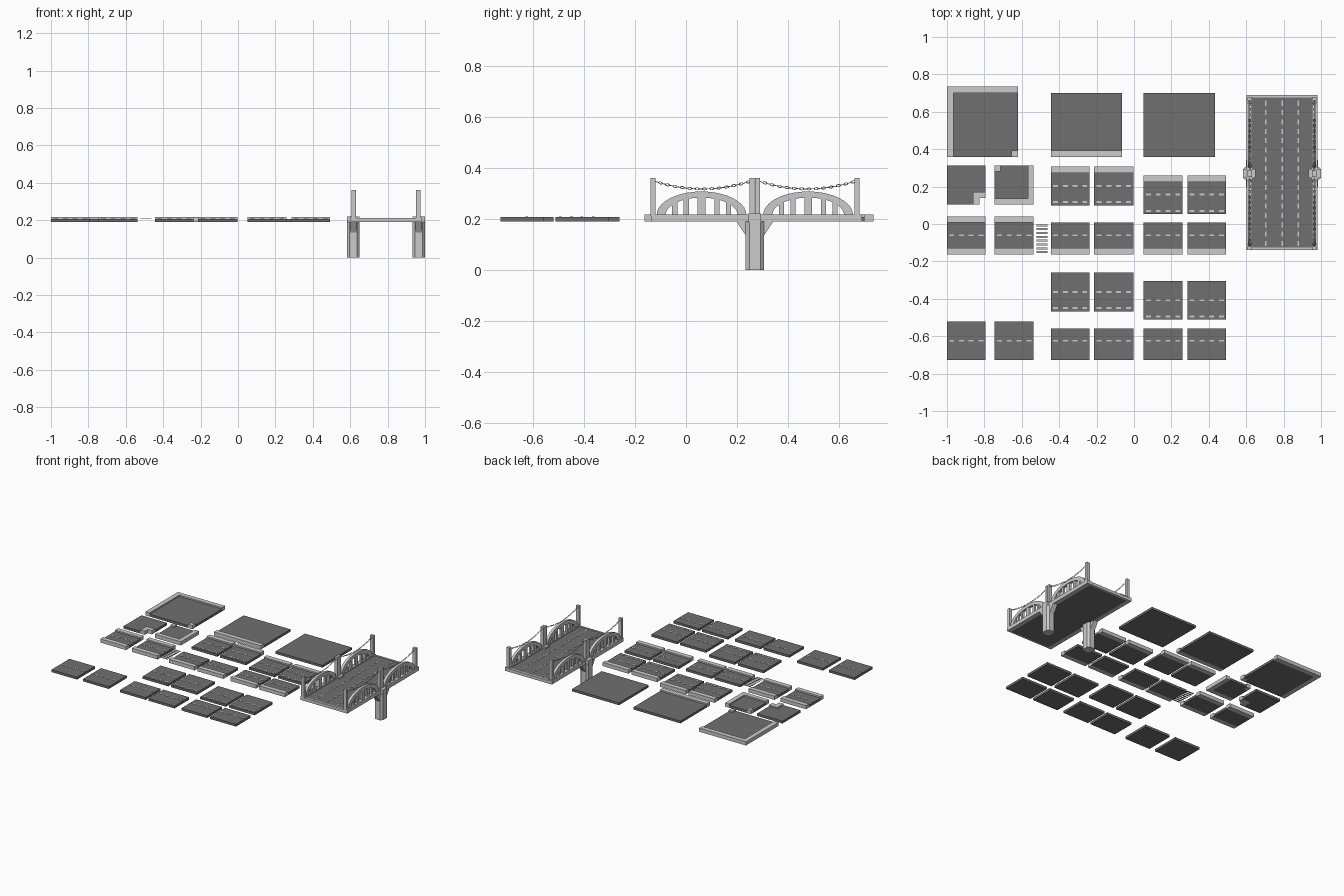
import bpy, bmesh, math
from mathutils import Matrix, Vector

if "Cube" in bpy.data.objects:
    bpy.data.objects.remove(bpy.data.objects["Cube"])

Z0, ZR, ZC = 0.19, 0.207, 0.217      # slab underside, road top, curb top
CW = 0.034                           # curb width


def material(name, v):
    m = bpy.data.materials.new(name)
    m.diffuse_color = (v, v, v, 1)
    m.use_nodes = True
    m.node_tree.nodes["Principled BSDF"].inputs["Base Color"].default_value = m.diffuse_color
    return m


ROAD = material("asphalt", 0.16)
PAINT = material("road_paint", 0.62)


def finish(name, bm, mat=None):
    bmesh.ops.recalc_face_normals(bm, faces=bm.faces)
    me = bpy.data.meshes.new(name)
    bm.to_mesh(me)
    bm.free()
    ob = bpy.data.objects.new(name, me)
    bpy.context.collection.objects.link(ob)
    if mat:
        me.materials.append(mat)
    return ob


def add_prism(bm, pts, a, b, axis='z'):
    """Extrude an outline from a to b: xy outline along z, or yz outline along x."""
    put = (lambda p, t: (p[0], p[1], t)) if axis == 'z' else (lambda p, t: (t, p[0], p[1]))
    lo = [bm.verts.new(put(p, a)) for p in pts]
    hi = [bm.verts.new(put(p, b)) for p in pts]
    bm.faces.new(lo[::-1])
    bm.faces.new(hi)
    n = len(pts)
    for i in range(n):
        j = (i + 1) % n
        bm.faces.new((lo[i], lo[j], hi[j], hi[i]))


def rect(x0, x1, y0, y1):
    return [(x0, y0), (x1, y0), (x1, y1), (x0, y1)]


def prism(name, outlines, a, b, mat=None, axis='z'):
    bm = bmesh.new()
    for o in outlines:
        add_prism(bm, o, a, b, axis)
    return finish(name, bm, mat)


def straight_tile(name, x0, x1, y0, y1, top=False, bottom=False, dashes=()):
    """Road slab with optional curbs along its top/bottom edges and rows of dashes."""
    ra, rb = y0 + CW * bottom, y1 - CW * top
    prism(name + "_road", [rect(x0, x1, ra, rb)], Z0, ZR, ROAD)
    curbs = [rect(x0, x1, rb, y1)] * top + [rect(x0, x1, y0, ra)] * bottom
    if curbs:
        prism(name + "_curb", curbs, Z0, ZC)
    if dashes:
        p = (x1 - x0) / 4
        marks = [rect(x0 + p * (i + .5) - .013, x0 + p * (i + .5) + .013, y - .005, y + .005)
                 for y in dashes for i in range(4)]
        prism(name + "_dashes", marks, ZR - .001, ZR + .002, PAINT)


def inner_corner_tile(name, cx, cy, sx, sy, w, h, c=CW):
    """Curb along two edges meeting at (cx,cy), small curb square in the opposite corner."""
    T = lambda pts: [(cx + sx * x, cy + sy * y) for x, y in pts]
    prism(name + "_road", [T([(c, c), (w, c), (w, h - c), (w - c, h - c), (w - c, h), (c, h)])], Z0, ZR, ROAD)
    prism(name + "_curb", [T([(0, 0), (w, 0), (w, c), (c, c), (c, h), (0, h)]),
                           T(rect(w - c, w, h - c, h))], Z0, ZC)


# large junction tiles
inner_corner_tile("junction_corner", -1.0, .735, 1, -1, .38, .377)
straight_tile("junction_side", -.445, -.065, .358, .70, bottom=True)
straight_tile("junction_open", .052, .432, .358, .70)

# small bend tiles
x0, x1, y0, y1, c = -1.0, -.793, .104, .313, CW
prism("bend_outer_road", [[(x0, y0), (x1 - 2 * c, y0), (x1 - 2 * c, y0 + 2 * c),
                           (x1, y0 + 2 * c), (x1, y1), (x0, y1)]], Z0, ZR, ROAD)
prism("bend_outer_curb", [[(x1 - 2 * c, y0), (x1 - c, y0), (x1 - c, y0 + c), (x1, y0 + c),
                           (x1, y0 + 2 * c), (x1 - 2 * c, y0 + 2 * c)]], Z0, ZC)
inner_corner_tile("bend_inner", -.536, .104, -1, 1, .209, .209, .032)

# straight lane tiles, always in pairs: y range, curbs, dash rows
cols = {'a': [(-1.0, -.793), (-.745, -.536)], 'b': [(-.445, -.237), (-.213, -.004)],
        'c': [(.052, .26), (.285, .493)]}
rows = [('a', "street", -.163, .041, 1, 1, [-.06]),
        ('b', "wide_lane_edge", .099, .307, 1, 0, [.204, .117]),
        ('c', "lane_edge", .053, .259, 1, 0, [.157, .07]),
        ('b', "half_street", -.163, .008, 0, 1, [-.06]),
        ('c', "half_street_end", -.163, .008, 0, 1, [-.06]),
        ('b', "wide_lane", -.468, -.26, 0, 0, [-.363, -.449]),
        ('c', "lane", -.511, -.304, 0, 0, [-.408, -.494]),
        ('a', "plain_lane", -.728, -.52, 0, 0, [-.624]),
        ('b', "narrow_lane", -.728, -.558, 0, 0, [-.624]),
        ('c', "narrow_lane_end", -.728, -.558, 0, 0, [-.624])]
for col, name, ya, yb, t, b, d in rows:
    for i, (xa, xb) in enumerate(cols[col]):
        straight_tile(f"{name}_{i + 1}", xa, xb, ya, yb, t, b, d)

# crosswalk stripes
prism("crosswalk", [rect(-.52, -.462, -.156 + i * .0205, -.145 + i * .0205) for i in range(8)],
      ZR, ZR + .002, PAINT)

# bridge deck, end beams and lane dashes
BX, BY, YA, YB = .7915, .27, -.138, .69
prism("bridge_deck", [rect(.632, .951, YA + .012, YB - .014)], Z0, .209, ROAD)
prism("bridge_end_beams", [rect(.632, .951, YA, YA + .012), rect(.632, .951, YB - .014, YB)], Z0, .212)
prism("bridge_dashes", [rect(BX + dx - .004, BX + dx + .004, y, y + .027)
                        for dx in (-.0865, 0, .0865)
                        for y in [YA + .02 + i * .05 for i in range(16)]], .208, .211, PAINT)


def arch_outline(yc):
    n = 20
    arc = lambda r, h: [(yc + r * math.cos(math.pi * i / n), .215 + h * math.sin(math.pi * i / n))
                        for i in range(n + 1)]
    return arc(.176, .092) + arc(.141, .068)[::-1]


def chain(name, x, ya, yb):
    """Sagging chain of small links, alternately turned a quarter."""
    bm = bmesh.new()
    n = 26
    pt = lambda t: Vector((x, ya + (yb - ya) * t, .317 + .03 * (2 * t - 1) ** 2))
    for k in range(n):
        a, b = pt(k / n), pt((k + 1) / n)
        d = b - a
        ang = math.atan2(d.z, d.y)
        M = (Matrix.Translation((a + b) / 2) @ Matrix.Rotation(ang, 4, 'X')
             @ Matrix.Rotation(math.pi / 2 * (k % 2), 4, 'Y'))
        rings = []
        for i in range(10):
            u = math.tau * i / 10
            rad = Vector((math.cos(u), math.sin(u), 0))
            mid = Vector((.0042 * rad.x, .0088 * rad.y, 0))
            rings.append([bm.verts.new(M @ (mid + .0015 * (rad * math.cos(v) + Vector((0, 0, math.sin(v))))))
                          for v in (0, math.pi / 2, math.pi, 1.5 * math.pi)])
        for i in range(10):
            r, s = rings[i], rings[(i + 1) % 10]
            for j in range(4):
                bm.faces.new((r[j], s[j], s[(j + 1) % 4], r[(j + 1) % 4]))
    finish(name, bm)


# both sides of the bridge
for side, s in (("left", -1), ("right", 1)):
    xm = BX + s * .172               # railing line
    px = BX + s * .175               # pier centre
    # curb beam under the railing
    prism(f"{side}_curb_beam", [rect(*sorted((BX + s * .1595, BX + s * .1895)), YA, YB)], Z0, .217)
    # chamfered pier and its collar through the deck
    h, k = .0335, .020
    octagon = [(h, -k), (h, k), (k, h), (-k, h), (-h, k), (-h, -k), (-k, -h), (k, -h)]
    prism(f"{side}_pier", [[(px + x, BY + y * 1.07) for x, y in octagon]], 0, Z0)
    prism(f"{side}_pier_collar", [rect(px - h, px + h, BY - .024, BY + .024)], Z0 - .005, .22)
    # triangular brackets
    prism(f"{side}_brackets", [[(BY + m * .02, Z0), (BY + m * .073, Z0), (BY + m * .034, .132),
                                (BY + m * .02, .132)] for m in (-1, 1)], px - .018, px + .018, axis='x')
    # posts at the ends and a pair in the middle
    posts = [BY - .4, BY - .0105, BY + .0105, BY + .4]
    prism(f"{side}_posts", [rect(xm - .0125, xm + .0125, y - .0095, y + .0095) for y in posts], .21, .36)
    for i, m in enumerate((-1, 1)):
        yc = BY + m * .209
        prism(f"{side}_arch_{i + 1}", [arch_outline(yc)], xm - .010, xm + .010, axis='x')
        # uprights reaching into the arch
        for j, dy in enumerate((-.105, -.06, 0, .06, .105)):
            w = .015 if j == 2 else .010
            top = .215 + .078 * math.sqrt(1 - (dy / .158) ** 2)
            prism(f"{side}_upright_{i + 1}_{j + 1}", [rect(xm - .007, xm + .007, yc + dy - w, yc + dy + w)],
                  .212, top)
        chain(f"{side}_chain_{i + 1}", xm, *sorted((BY + m * .018, BY + m * .392)))
